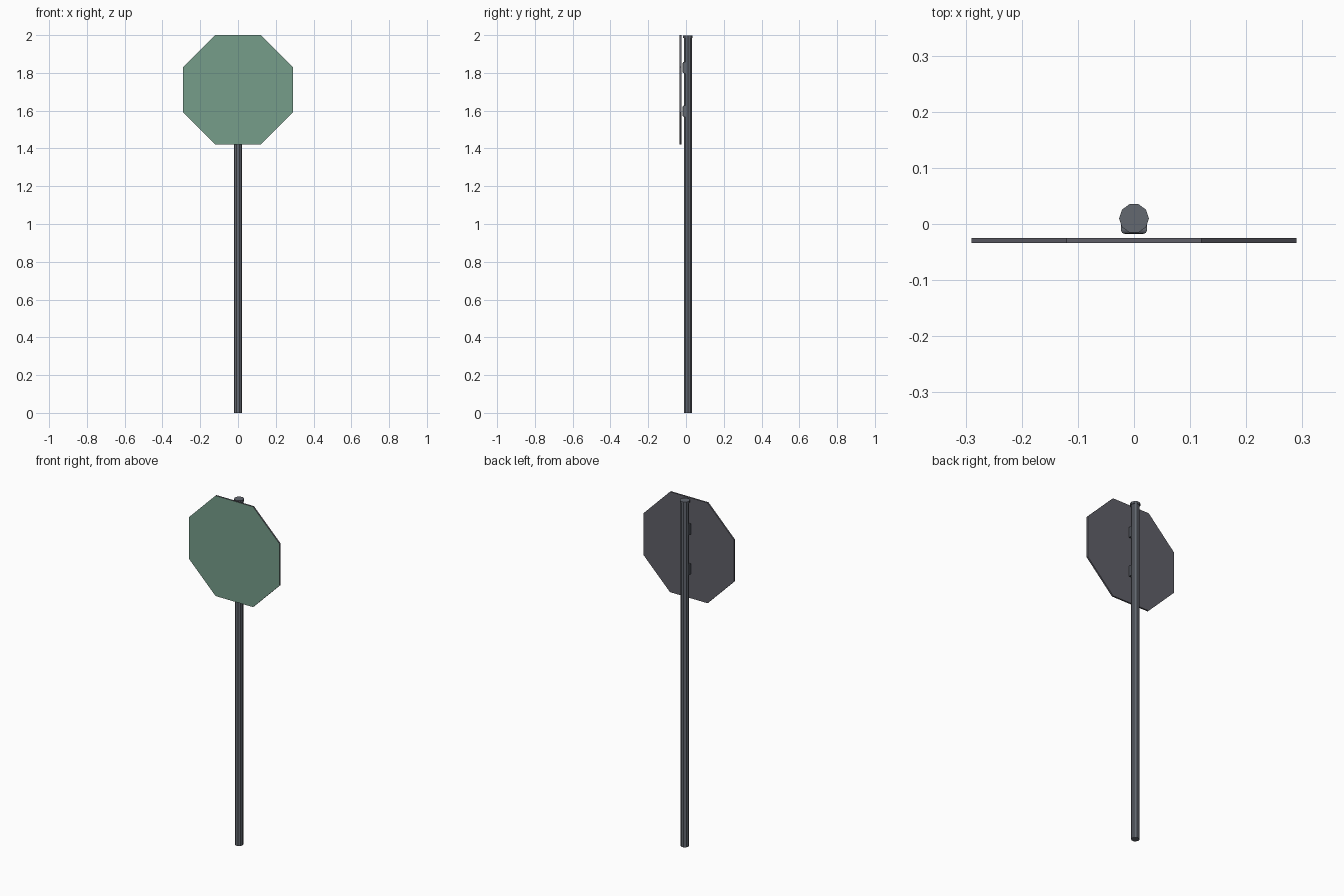
import bpy, bmesh
from math import radians
from mathutils import Matrix

cube = bpy.data.objects.get("Cube")
if cube:
    bpy.data.objects.remove(cube)


def material(name, rgb):
    m = bpy.data.materials.new(name)
    m.use_nodes = True
    m.diffuse_color = (*rgb, 1)
    m.node_tree.nodes["Principled BSDF"].inputs["Base Color"].default_value = (*rgb, 1)
    return m


GREEN = material("sign green", (0.18, 0.34, 0.255))
PLATE = material("plate grey", (0.115, 0.115, 0.138))
METAL = material("post grey", (0.125, 0.138, 0.163))


def finish(bm, name, *mats):
    bmesh.ops.recalc_face_normals(bm, faces=bm.faces)
    mesh = bpy.data.meshes.new(name)
    bm.to_mesh(mesh)
    bm.free()
    for m in mats:
        mesh.materials.append(m)
    ob = bpy.data.objects.new(name, mesh)
    bpy.context.collection.objects.link(ob)
    return ob


POST_Y = 0.01


def ten_sided(name, radius, z0, z1):
    """Upright ten-sided cylinder with a corner facing the back."""
    bm = bmesh.new()
    bmesh.ops.create_cone(
        bm, cap_ends=True, segments=10, radius1=radius, radius2=radius, depth=z1 - z0,
        matrix=Matrix.Translation((0, POST_Y, (z0 + z1) / 2)) @ Matrix.Rotation(radians(90), 4, "Z"))
    return finish(bm, name, METAL)


# Post and its slightly wider cap
ten_sided("post", 0.022, 0, 1.985)
ten_sided("post_cap", 0.0265, 1.985, 1.998)

# Octagonal plate, green on its front face only
bm = bmesh.new()
half, corner, mid = 0.29, 0.12, 1.71
ring = [(corner, half), (half, corner), (half, -corner), (corner, -half)]
ring += [(-x, -z) for x, z in ring]
face = bm.faces.new([bm.verts.new((x, -0.034, mid + z)) for x, z in ring])
extruded = bmesh.ops.extrude_face_region(bm, geom=[face], use_keep_orig=True)
bmesh.ops.translate(bm, vec=(0, 0.009, 0),
                    verts=[g for g in extruded["geom"] if isinstance(g, bmesh.types.BMVert)])
bmesh.ops.recalc_face_normals(bm, faces=bm.faces)
for f in bm.faces:
    f.material_index = 0 if f.normal.y < -0.9 else 1
finish(bm, "sign_plate", GREEN, PLATE)

# Clamps holding the plate, with chamfered front edges
for name, z in (("lower_clamp", 1.597), ("upper_clamp", 1.828)):
    bm = bmesh.new()
    bmesh.ops.create_cube(bm, size=1, matrix=Matrix.Translation((0, -0.007, z))
                          @ Matrix.Diagonal((0.046, 0.021, 0.06, 1)))
    front = [e for e in bm.edges if all(v.co.y < -0.015 for v in e.verts)]
    bmesh.ops.bevel(bm, geom=front, offset=0.006, segments=2, profile=0.5, affect="EDGES")
    finish(bm, name, METAL)
